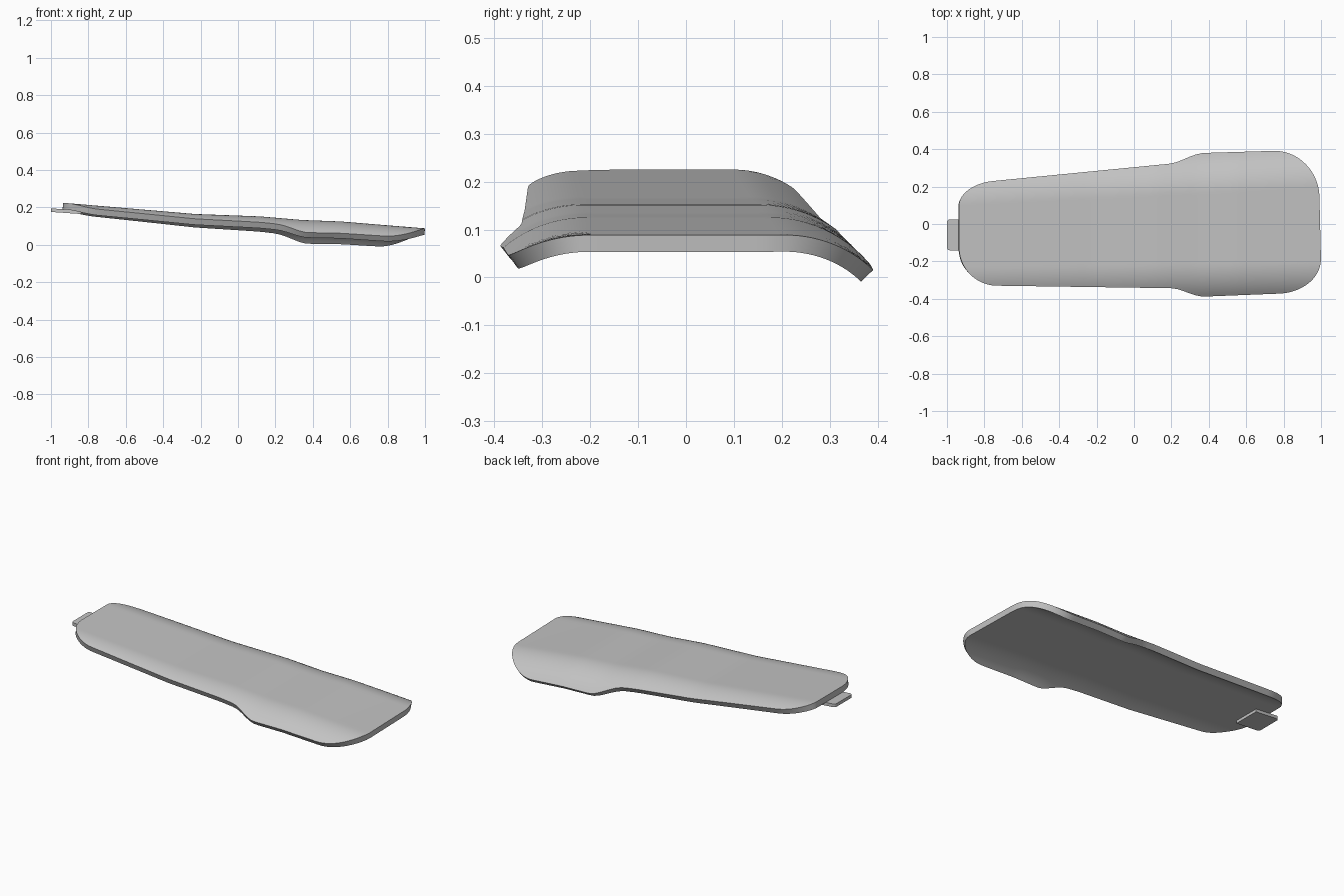
import bpy, bmesh, math

cube = bpy.data.objects.get("Cube")
if cube:
    bpy.data.objects.remove(cube, do_unlink=True)

grey = bpy.data.materials.new("light_grey")
colour = (0.55, 0.55, 0.55, 1)
grey.diffuse_color = colour
grey.use_nodes = True
grey.node_tree.nodes["Principled BSDF"].inputs["Base Color"].default_value = colour

X0, X1 = -0.935, 0.995      # ends of the shell
CROWN = [(-0.935, 0.225), (-0.23, 0.165), (0.12, 0.152),
         (0.34, 0.133), (0.55, 0.125), (1.01, 0.087)]


def lerp(a, b, t):
    return a + (b - a) * t


def step(a, b, x):
    t = min(1, max(0, (x - a) / (b - a)))
    return t * t * (3 - 2 * t)


def crown(x):
    for (xa, za), (xb, zb) in zip(CROWN, CROWN[1:]):
        if x <= xb:
            return lerp(za, zb, (x - xa) / (xb - xa))
    return CROWN[-1][1]


def corner(t, size):
    """Elliptical rounding; t runs 0..1 towards the end."""
    t = min(1, max(0, t))
    return size * (1 - math.sqrt(1 - t * t))


def back_edge(x):
    y = lerp(0.235 + 0.098 * (x + 0.7), 0.38 + 0.03 * (x - 0.38), step(0.19, 0.38, x))
    return y - corner((X0 + 0.18 - x) / 0.18, 0.11) - corner((x - X1 + 0.25) / 0.25, 0.25)


def front_edge(x):
    y = lerp(0.33 + 0.0144 * (x + 0.72), 0.388 - 0.04 * (x - 0.38), step(0.2, 0.38, x))
    return -(y - corner((X0 + 0.2 - x) / 0.2, 0.2) - corner((x - X1 + 0.22) / 0.22, 0.18))


def top_height(x, y):
    """Flat crown falling away in a circular arc at both sides."""
    u = (x - X0) / (X1 - X0)
    d = max(0, y - lerp(0.1, 0.2, u), lerp(-0.235, -0.2, u) - y)
    return crown(x) - 0.27 + math.sqrt(0.27 ** 2 - d * d)


def finish(obj, angle):
    bpy.ops.object.select_all(action="DESELECT")
    obj.select_set(True)
    bpy.context.view_layer.objects.active = obj
    for mod in list(obj.modifiers):
        bpy.ops.object.modifier_apply(modifier=mod.name)
    bpy.ops.object.shade_smooth_by_angle(angle=math.radians(angle))


def make(name, bm):
    mesh = bpy.data.meshes.new(name)
    bm.to_mesh(mesh)
    bm.free()
    mesh.materials.append(grey)
    obj = bpy.data.objects.new(name, mesh)
    bpy.context.collection.objects.link(obj)
    return obj


# Curved shell: stations cluster towards the rounded ends
ROWS, COLS = 90, 48
bm = bmesh.new()
grid = []
for i in range(ROWS + 1):
    u = (1 - math.cos(math.pi * i / ROWS)) / 2
    x = lerp(X0, X1, u)
    lo, hi = front_edge(x), back_edge(x)
    row = []
    for j in range(COLS + 1):
        y = lerp(lo, hi, j / COLS)
        px = x - 0.025 * y * step(0.7, X1, x)   # slightly skewed wide end
        row.append(bm.verts.new((px, y, top_height(x, y))))
    grid.append(row)
for a, b in zip(grid, grid[1:]):
    for j in range(COLS):
        bm.faces.new((a[j], b[j], b[j + 1], a[j + 1]))
shell = make("cover_shell", bm)
solid = shell.modifiers.new("thickness", "SOLIDIFY")
solid.thickness = 0.035
solid.offset = -1
finish(shell, 35)

# Latch tab under the narrow end
bm = bmesh.new()
bmesh.ops.create_cube(bm, size=1)
for v in bm.verts:
    x, y, z = v.co
    v.co = (-0.92 + x * 0.16, -0.058 + y * 0.165, 0.18 + z * 0.019 - x * 0.011)
uprights = [e for e in bm.edges if abs(e.verts[0].co.z - e.verts[1].co.z) > 0.015
            and abs(e.verts[0].co.x - e.verts[1].co.x) < 0.001
            and e.verts[0].co.x < -0.92]
bmesh.ops.bevel(bm, geom=uprights, offset=0.015, segments=4, profile=0.5, affect="EDGES")
finish(make("latch_tab", bm), 35)
